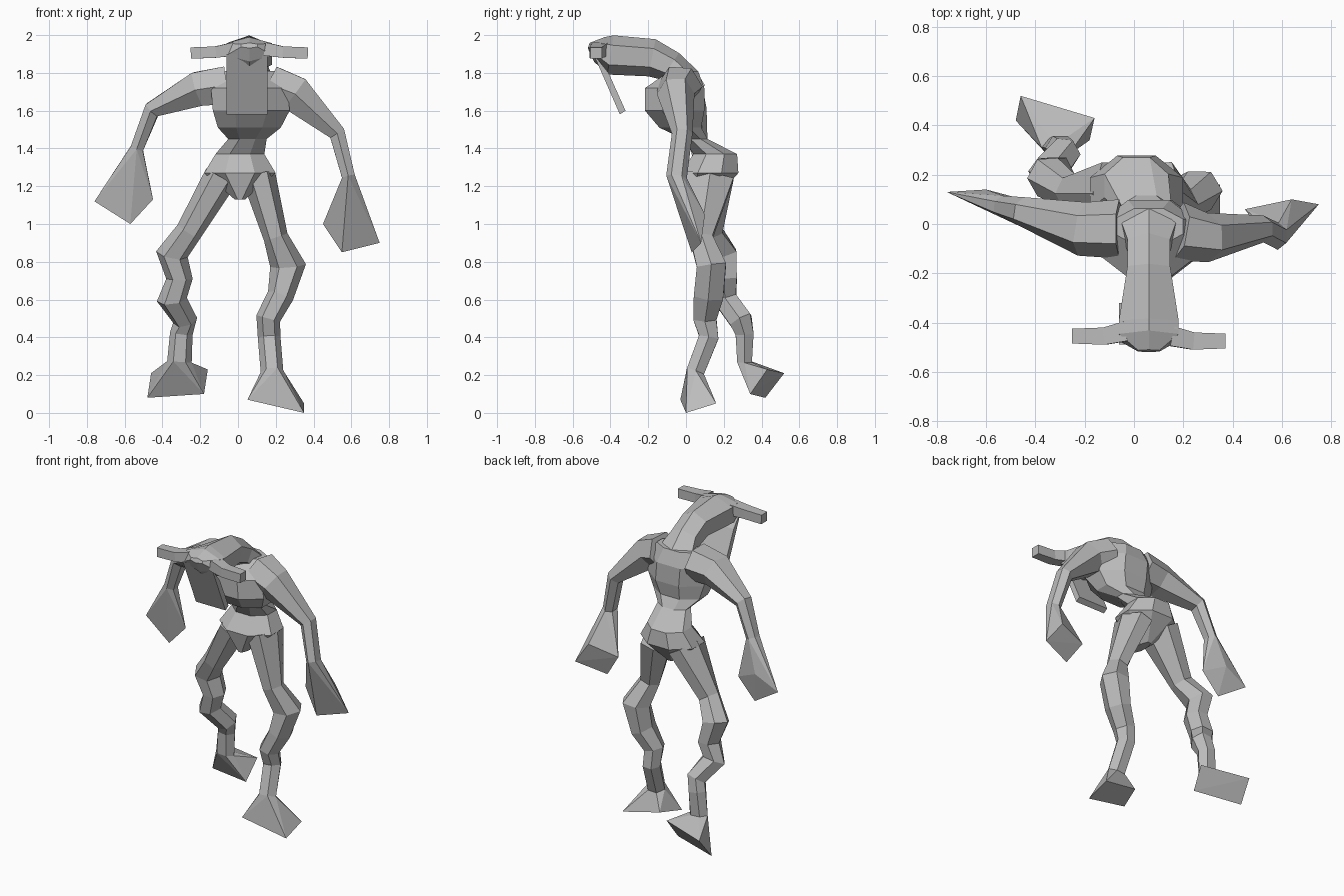
import bpy
import bmesh
import math
from mathutils import Vector

cube = bpy.data.objects.get("Cube")
if cube:
    bpy.data.objects.remove(cube, do_unlink=True)

# One plain clay colour for the whole figure
clay = bpy.data.materials.new("clay grey")
clay.use_nodes = True
clay.diffuse_color = (0.5, 0.5, 0.5, 1)
clay.node_tree.nodes["Principled BSDF"].inputs["Base Color"].default_value = clay.diffuse_color

X, Y, Z = Vector((1, 0, 0)), Vector((0, 1, 0)), Vector((0, 0, 1))


def finish(name, bm):
    """Turn a bmesh into a flat shaded object."""
    bmesh.ops.recalc_face_normals(bm, faces=bm.faces[:])
    mesh = bpy.data.meshes.new(name)
    bm.to_mesh(mesh)
    bm.free()
    mesh.materials.append(clay)
    obj = bpy.data.objects.new(name, mesh)
    bpy.context.collection.objects.link(obj)


def ring_points(center, axis, ref, a, b, sides, turn):
    """Polygon around a center, a wide along ref and b wide across it."""
    axis = axis.normalized()
    u = (ref - axis * ref.dot(axis)).normalized()
    v = axis.cross(u)
    grow = 1 / math.cos(math.pi / sides) if sides == 4 else 1
    angles = [turn + math.tau * i / sides for i in range(sides)]
    return [center + u * a * grow * math.cos(t) + v * b * grow * math.sin(t) for t in angles]


def loft(name, stations, ref=X, sides=6, turn=0.0, axis=None):
    """Skin through stations (x, y, z, half width, half depth); returns the last ring."""
    centers = [Vector(s[:3]) for s in stations]
    bm = bmesh.new()
    rings = []
    for i, s in enumerate(stations):
        before, after = centers[max(i - 1, 0)], centers[min(i + 1, len(centers) - 1)]
        way = axis or (after - before)
        points = ring_points(centers[i], way, ref, s[3], s[4], sides, turn)
        rings.append([bm.verts.new(p) for p in points])
    last = [v.co.copy() for v in rings[-1]]
    for low, high in zip(rings, rings[1:]):
        for i in range(sides):
            j = (i + 1) % sides
            bm.faces.new((low[i], low[j], high[j], high[i]))
    bm.faces.new(rings[0])
    bm.faces.new(rings[-1])
    finish(name, bm)
    return last


def wedge(name, points):
    """Flaring block: convex hull of a limb end and its far corners."""
    bm = bmesh.new()
    for p in points:
        bm.verts.new(p)
    bmesh.ops.convex_hull(bm, input=bm.verts[:])
    bmesh.ops.dissolve_limit(bm, angle_limit=math.radians(3), verts=bm.verts[:], edges=bm.edges[:])
    finish(name, bm)


# Torso: hips pushed back, thin waist, chest leaning forward
loft("torso", [
    (.01, .08, 1.13, .03, .08),
    (.01, .125, 1.27, .205, .165),
    (.01, .155, 1.37, .14, .125),
    (.05, .05, 1.45, .11, .07),
    (.06, -.03, 1.51, .18, .12),
    (.07, -.06, 1.6, .22, .17),
    (.06, -.06, 1.72, .22, .17),
    (.06, -.01, 1.81, .15, .08),
], sides=8, turn=math.pi / 8, axis=Z)

# Neck bending forward into a flared head with a ridge on top
loft("neck_and_head", [
    (.06, .01, 1.75, .14, .08),
    (.06, -.085, 1.835, .1, .085),
    (.06, -.18, 1.88, .1, .1),
    (.06, -.4, 1.895, .14, .105),
    (.06, -.46, 1.925, .14, .07),
    (.06, -.515, 1.945, .05, .015),
], turn=math.pi / 2)

# Long flat face plate hanging from the front of the head
plate = []
for x in (-.06, .155):
    plate += [Vector((x, y, z)) for y, z in
              ((-.49, 1.9), (-.41, 1.8), (-.35, 1.58), (-.32, 1.6))]
wedge("face_plate", plate)

# Square horns, one on each side of the head
for side, label in ((-1, "right"), (1, "left")):
    y = -.465 - .01 * side
    loft(label + "_horn", [
        (.06 + side * .09, y + .02, 1.925, .04, .035),
        (.06 + side * .18, y, 1.91, .035, .03),
        (.06 + side * .31, y, 1.905, .03, .03),
    ], ref=Y, sides=4, turn=math.pi / 4)

# Arms with flaring block hands
arms = {
    "right": ([(-.06, -.02, 1.735, .12, .115),
               (-.21, -.02, 1.715, .11, .105),
               (-.455, .05, 1.605, .06, .05),
               (-.535, .07, 1.4, .045, .04)],
              [(-.76, .13, 1.12), (-.57, .1, 1.0), (-.45, .1, 1.13), (-.6, .14, 1.2)]),
    "left": ([(.18, -.03, 1.735, .12, .115),
              (.3, -.055, 1.69, .1, .11),
              (.525, -.02, 1.48, .055, .05),
              (.585, -.05, 1.25, .055, .04)],
             [(.45, .06, 1.0), (.55, .03, .85), (.75, .08, .9), (.64, .1, 1.05)]),
}
for label, (stations, corners) in arms.items():
    wrist = loft(label + "_arm", stations, ref=Y)
    wedge(label + "_hand", wrist + [Vector(c) for c in corners])

# Legs with knobbly knees and shins, ending in flaring block feet
legs = {
    "right": ([(-.09, .125, 1.25, .09, .145),
               (-.26, .13, .96, .07, .07),
               (-.35, .19, .84, .085, .09),
               (-.31, .2, .71, .07, .08),
               (-.35, .21, .6, .08, .07),
               (-.28, .29, .49, .065, .07),
               (-.3, .31, .42, .06, .055),
               (-.31, .31, .27, .065, .045)],
              [(-.46, .52, .21), (-.16, .43, .23), (-.48, .42, .08), (-.18, .34, .1)]),
    "left": ([(.11, .125, 1.25, .09, .145),
              (.2, .08, .93, .065, .07),
              (.265, .135, .78, .095, .09),
              (.225, .12, .62, .07, .09),
              (.16, .1, .5, .065, .07),
              (.165, .12, .4, .06, .06),
              (.18, .05, .22, .06, .055)],
             [(.05, -.03, .07), (.35, 0, 0), (.35, .16, .05), (.1, .13, .1)]),
}
for label, (stations, corners) in legs.items():
    ankle = loft(label + "_leg", stations)
    wedge(label + "_foot", ankle + [Vector(c) for c in corners])
